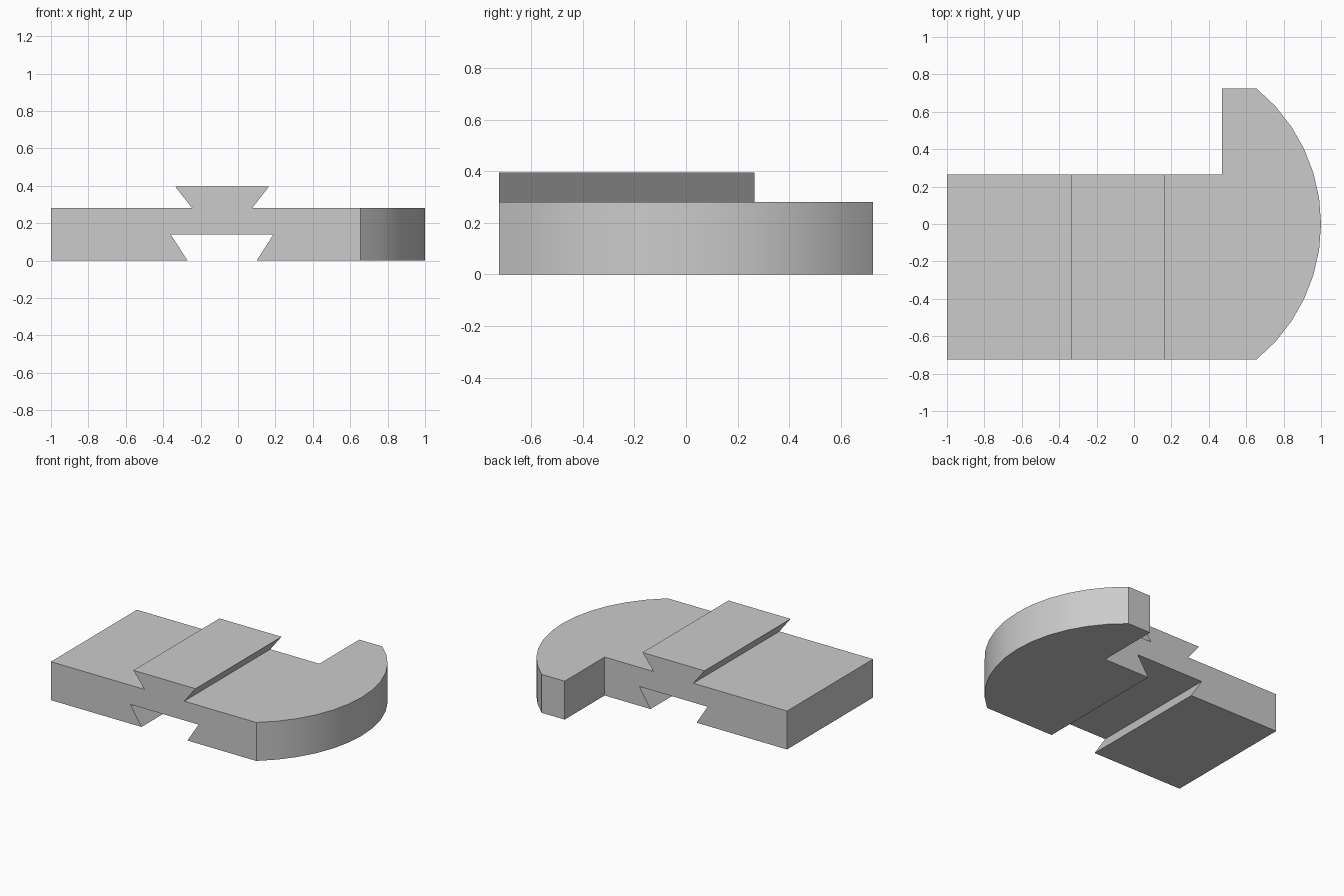
import bpy
import bmesh
from math import sin, cos, asin, radians
from mathutils import Vector

cube = bpy.data.objects.get("Cube")
if cube:
    bpy.data.objects.remove(cube, do_unlink=True)

FRONT, BACK, THICK = -0.725, 0.265, 0.28
MID = -0.085  # centre line of the dovetails

grey = bpy.data.materials.new("plain grey")
grey.use_nodes = True
grey.diffuse_color = (0.6, 0.6, 0.6, 1)
grey.node_tree.nodes["Principled BSDF"].inputs["Base Color"].default_value = (0.6, 0.6, 0.6, 1)


def prism(name, points, depth):
    """Extrude a closed outline of 3D points along the depth vector."""
    bm = bmesh.new()
    face = bm.faces.new([bm.verts.new(p) for p in points])
    ext = bmesh.ops.extrude_face_region(bm, geom=[face])
    moved = [g for g in ext["geom"] if isinstance(g, bmesh.types.BMVert)]
    bmesh.ops.translate(bm, verts=moved, vec=Vector(depth))
    bmesh.ops.recalc_face_normals(bm, faces=bm.faces)
    mesh = bpy.data.meshes.new(name)
    bm.to_mesh(mesh)
    bm.free()
    mesh.materials.append(grey)
    obj = bpy.data.objects.new(name, mesh)
    bpy.context.collection.objects.link(obj)
    return obj


def dovetail(name, half_profile, y0, y1):
    """Mirror a half profile (offset, z) about the centre line, extrude in y."""
    pts = [(MID + w, y0, z) for w, z in half_profile]
    pts += [(MID - w, y0, z) for w, z in reversed(half_profile)]
    return prism(name, pts, (0, y1 - y0, 0))


# Plate with a rounded end and a hooked back corner
radius, steps = 0.934, 12
half = asin(-FRONT / radius)
arc = [(1 - radius + radius * cos(a), radius * sin(a), 0)
       for a in (half * (2 * i / steps - 1) for i in range(steps + 1))]
outline = [(-1, FRONT, 0)] + arc + [(0.47, -FRONT, 0), (0.47, BACK, 0), (-1, BACK, 0)]
plate = prism("dovetail_plate", outline, (0, 0, THICK))

# Raised rail on top, groove underneath
rail = dovetail("rail", [(0.16, 0.2), (0.16, THICK), (0.25, 0.395)], FRONT, BACK)
groove = dovetail("groove_cutter", [(0.255, -0.1), (0.185, -0.1), (0.185, 0), (0.275, 0.14)][1:],
                  FRONT - 0.1, BACK + 0.1)

bpy.context.view_layer.objects.active = plate
plate.select_set(True)
for tool, operation in ((rail, 'UNION'), (groove, 'DIFFERENCE')):
    tool.hide_render = True
    mod = plate.modifiers.new(tool.name, 'BOOLEAN')
    mod.object, mod.operation, mod.solver = tool, operation, 'EXACT'
    bpy.ops.object.modifier_apply(modifier=mod.name)
    bpy.data.objects.remove(tool, do_unlink=True)

# Merge leftover coplanar faces, then smooth the curved end
bm = bmesh.new()
bm.from_mesh(plate.data)
bmesh.ops.remove_doubles(bm, verts=bm.verts, dist=0.0001)
bmesh.ops.dissolve_limit(bm, angle_limit=radians(1), verts=bm.verts, edges=bm.edges)
bm.to_mesh(plate.data)
bm.free()
bpy.ops.object.select_all(action='DESELECT')
plate.select_set(True)
bpy.ops.object.shade_smooth_by_angle(angle=radians(30))
